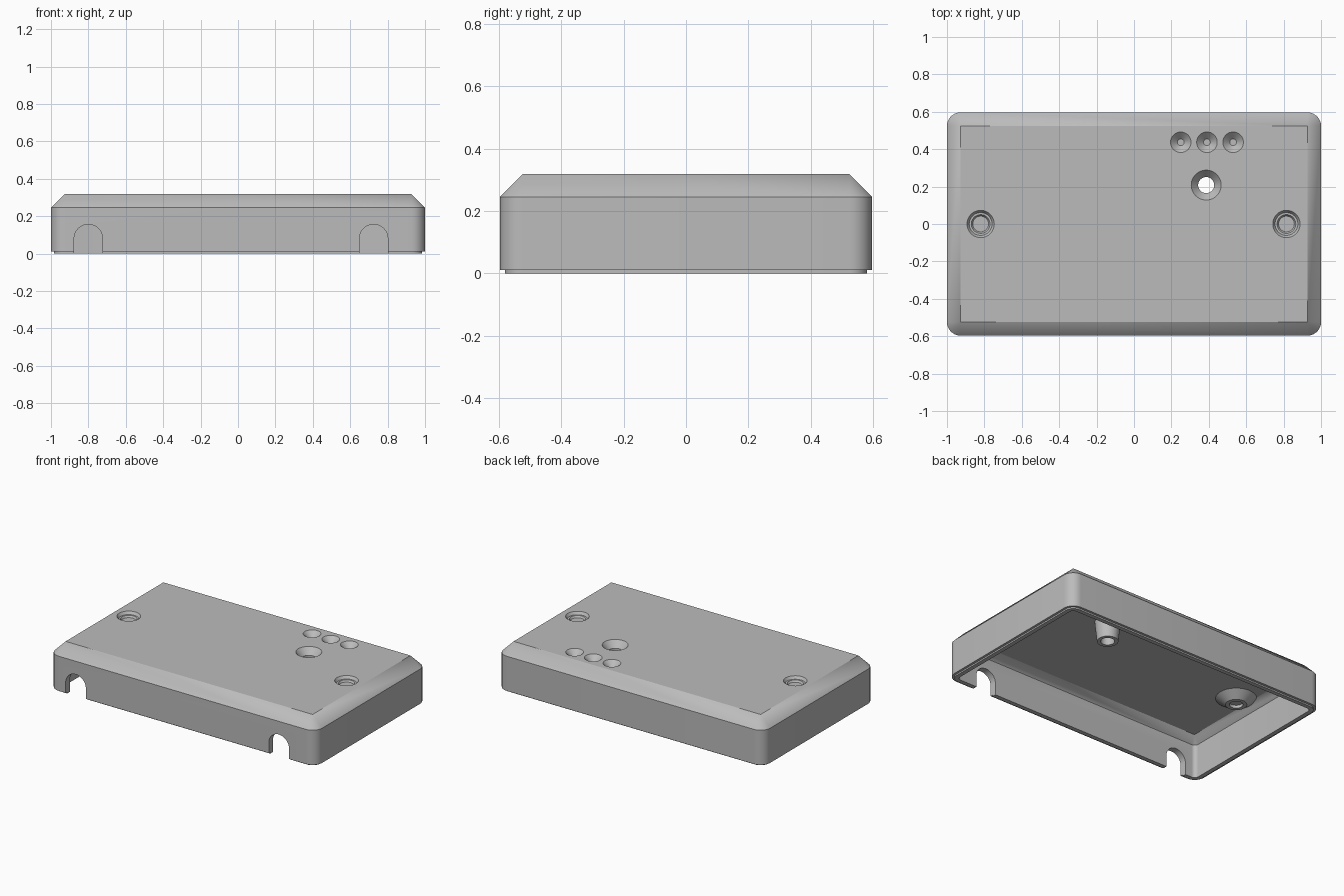
import bpy, bmesh
from math import sin, cos, pi

if "Cube" in bpy.data.objects:
    bpy.data.objects.remove(bpy.data.objects["Cube"], do_unlink=True)

HALF_X, HALF_Y, CORNER = 1.0, 0.597, 0.073
TOP, CEILING = 0.318, 0.275

grey = bpy.data.materials.new("light_grey_plastic")
grey.use_nodes = True
colour = (0.5, 0.5, 0.5, 1)
grey.diffuse_color = colour
grey.node_tree.nodes["Principled BSDF"].inputs["Base Color"].default_value = colour


def finish(bm, name):
    """Turn a bmesh into a grey object with consistent normals."""
    bmesh.ops.remove_doubles(bm, verts=bm.verts, dist=1e-5)
    bmesh.ops.recalc_face_normals(bm, faces=bm.faces)
    mesh = bpy.data.meshes.new(name)
    bm.to_mesh(mesh)
    bm.free()
    mesh.materials.append(grey)
    obj = bpy.data.objects.new(name, mesh)
    bpy.context.collection.objects.link(obj)
    return obj


def select_only(obj):
    bpy.ops.object.select_all(action='DESELECT')
    obj.select_set(True)
    bpy.context.view_layer.objects.active = obj


def smooth(obj):
    select_only(obj)
    bpy.ops.object.shade_smooth_by_angle(angle=pi / 6)


def bridge(bm, a, b):
    n = len(a)
    for i in range(n):
        j = (i + 1) % n
        bm.faces.new((a[i], a[j], b[j], b[i]))


def rounded_loop(bm, inset, z, steps=8):
    """Rounded rectangle, offset inwards from the outer wall."""
    r = max(CORNER - inset, 0)
    cx, cy = HALF_X - inset - r, HALF_Y - inset - r
    verts = []
    for k, (sx, sy) in enumerate([(1, 1), (-1, 1), (-1, -1), (1, -1)]):
        for i in range(steps + 1):
            a = (k + i / steps) * pi / 2
            verts.append(bm.verts.new((sx * cx + r * cos(a), sy * cy + r * sin(a), z)))
    return verts


def lathe(name, x, y, profile, n=48):
    """Spin an outline of (radius, height) points around a vertical axis."""
    bm = bmesh.new()
    rings = [[bm.verts.new((x + r * cos(2 * pi * i / n), y + r * sin(2 * pi * i / n), z))
              for i in range(n)] for r, z in profile]
    for a, b in zip(rings, rings[1:]):
        bridge(bm, a, b)
    smooth(finish(bm, name))


# Hollow lid: top edge, chamfer, wall, stepped lip, inner wall, inner chamfer
bm = bmesh.new()
section = [(CORNER, TOP), (0, 0.245), (0, 0.01), (0.016, 0.01), (0.016, 0),
           (0.045, 0), (0.045, 0.23), (0.09, CEILING)]
loops = [rounded_loop(bm, inset, z) for inset, z in section]
for a, b in zip(loops, loops[1:]):
    bridge(bm, a, b)
bm.faces.new(loops[0])
bm.faces.new(loops[-1])
lid = finish(bm, "lid_shell")

# Positions of everything set into the roof: name, x, y, radius
screws = [("right_screw_boss", -0.82, 0, 0.073), ("left_screw_boss", 0.815, 0, 0.073)]
dimples = [(f"light_dimple_{i + 1}", 0.25 + 0.14 * i, 0.437, 0.055) for i in range(3)]
tube = ("button_tube", 0.386, 0.208, 0.08)

# Cutter: round roof openings and arched cable notches in the front wall
bm = bmesh.new()
for _, x, y, r in screws + dimples + [tube]:
    rings = [[bm.verts.new((x + r * cos(2 * pi * i / 48), y + r * sin(2 * pi * i / 48), z))
              for i in range(48)] for z in (0.26, 0.4)]
    bridge(bm, *rings)
    for ring in rings:
        bm.faces.new(ring)
for x in (-0.8, 0.725):
    arch = [(-0.076, -0.1)] + [(-0.076 * cos(pi * i / 24), 0.08 + 0.076 * sin(pi * i / 24))
                               for i in range(25)] + [(0.076, -0.1)]
    ends = [[bm.verts.new((x + u, y, z)) for u, z in arch] for y in (-0.7, -0.5)]
    bridge(bm, *ends)
    for end in ends:
        bm.faces.new(end)
cutter = finish(bm, "cutter")
cutter.hide_render = True

cut = lid.modifiers.new("openings", 'BOOLEAN')
cut.operation = 'DIFFERENCE'
cut.solver = 'EXACT'
cut.object = cutter
select_only(lid)
bpy.ops.object.modifier_apply(modifier=cut.name)
bpy.data.objects.remove(cutter, do_unlink=True)
smooth(lid)

# Screw seats: stepped recess above, conical boss with a blind bore below
for name, x, y, r in screws:
    lathe(name, x, y, [(r, TOP), (0.061, 0.3), (0.05, 0.3), (0.042, 0.288), (0, 0.288),
                       (0, 0.25), (0.042, 0.25), (0.042, 0.23), (0.066, 0.23), (0.127, CEILING)])

# Conical dimples with a closed floor
for name, x, y, r in dimples:
    lathe(name, x, y, [(r, TOP), (0.018, 0.282), (0, 0.282), (0, CEILING), (r, CEILING)])

# Countersunk hole running down through a tapered tube
name, x, y, r = tube
lathe(name, x, y, [(r, TOP), (0.043, 0.275), (0.043, 0.14), (0.066, 0.14), (r, CEILING)])
